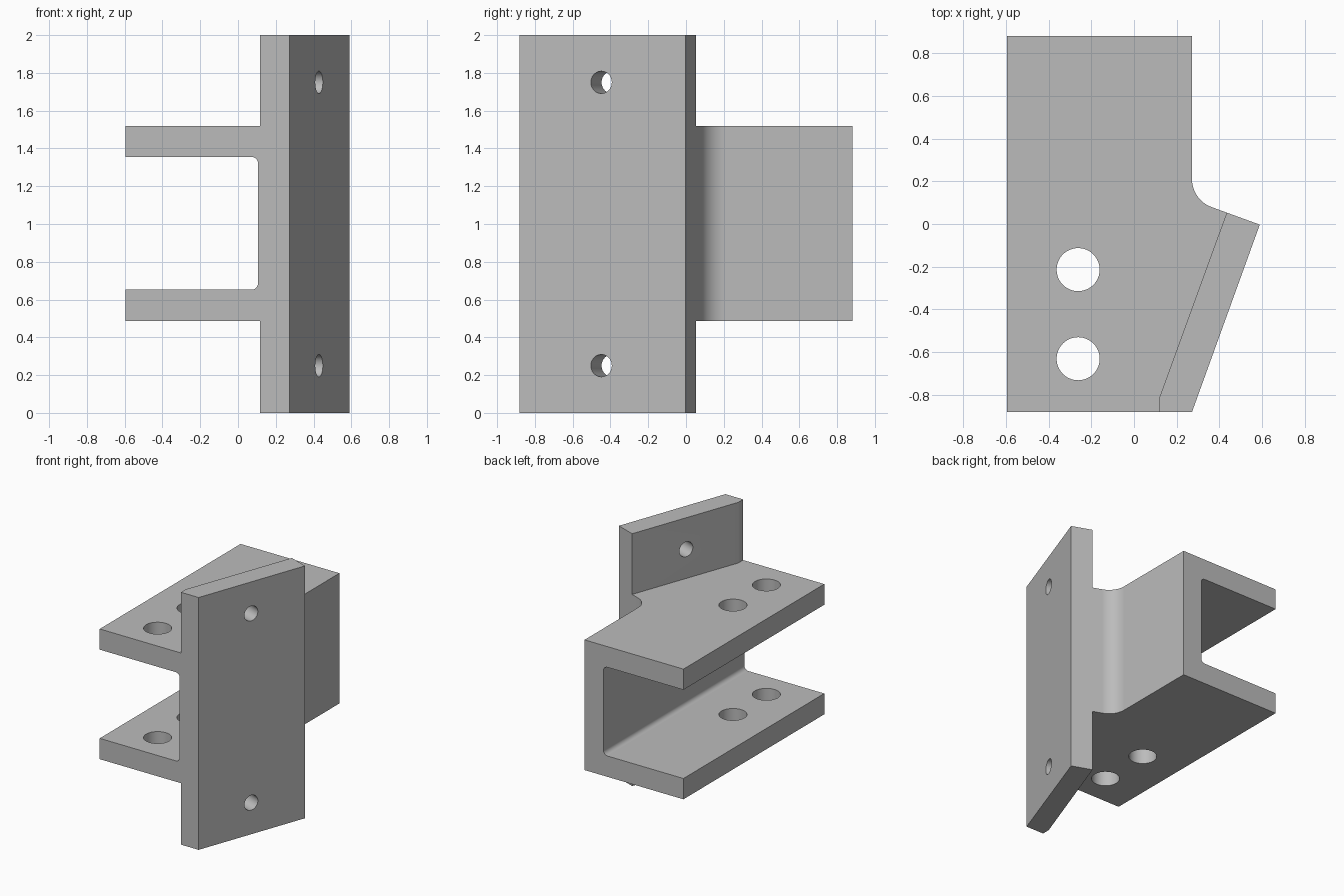
import bpy
import bmesh
from math import radians, sin, cos, pi
from mathutils import Matrix, Vector

cube = bpy.data.objects.get("Cube")
if cube:
    bpy.data.objects.remove(cube, do_unlink=True)

grey = bpy.data.materials.new("plain grey")
grey.use_nodes = True
colour = (0.5, 0.5, 0.5, 1)
grey.diffuse_color = colour
grey.node_tree.nodes["Principled BSDF"].inputs["Base Color"].default_value = colour

SLANT = radians(20)                  # lean of the mounting plate
FRONT, BACK, LEFT = -0.882, 0.882, -0.595
LOW, HIGH = 0.487, 1.519             # outer faces of the channel


def finish(name, bm):
    bmesh.ops.recalc_face_normals(bm, faces=bm.faces)
    mesh = bpy.data.meshes.new(name)
    bm.to_mesh(mesh)
    bm.free()
    mesh.materials.append(grey)
    obj = bpy.data.objects.new(name, mesh)
    bpy.context.collection.objects.link(obj)
    return obj


def prism(name, points, offset):
    """Extrude a closed outline by an offset vector."""
    bm = bmesh.new()
    face = bm.faces.new([bm.verts.new(p) for p in points])
    ext = bmesh.ops.extrude_face_region(bm, geom=[face])["geom"]
    bmesh.ops.translate(bm, vec=offset,
                        verts=[v for v in ext if isinstance(v, bmesh.types.BMVert)])
    return finish(name, bm)


def rod(name, radius, depth, matrix):
    bm = bmesh.new()
    bmesh.ops.create_cone(bm, cap_ends=True, segments=48, radius1=radius,
                          radius2=radius, depth=depth, matrix=matrix)
    return finish(name, bm)


def arc(cx, cy, r, start, end, steps=12):
    angles = [start + (end - start) * i / steps for i in range(steps + 1)]
    return [(cx + r * cos(a), cy + r * sin(a)) for a in angles]


# Full outline, with the fillet between the web and the plate edge
tip = Vector((0.59, -0.003))
web_x, r = 0.272, 0.14
normal = Vector((sin(SLANT), cos(SLANT)))
cx = web_x + r
cy = tip.y + (r - (cx - tip.x) * normal.x) / normal.y
outline = [(LEFT, FRONT), (web_x, FRONT), tip[:]]
outline += arc(cx, cy, r, -pi / 2 - SLANT, -pi)
outline += [(web_x, BACK), (LEFT, BACK)]
bracket = prism("bracket", [(x, y, 0) for x, y in outline], (0, 0, 2))

cutters = []

# Clear everything behind the plate above and below the channel
inner_x, bend_y, run = 0.117, -0.82, 1.15
clear = [(inner_x, -1), (inner_x, bend_y),
         (inner_x + run * sin(SLANT), bend_y + run * cos(SLANT)),
         (0.52, 1), (-1, 1), (-1, -1)]
for name, z, height in (("lower_clearance", -0.2, LOW + 0.2),
                        ("upper_clearance", HIGH, 0.7)):
    cutters.append(prism(name, [(x, y, z) for x, y in clear], (0, 0, height)))

# Channel pocket with rounded inner corners
px, z0, z1, pr = 0.106, 0.652, 1.355, 0.035
pocket = [(-1, z0)] + arc(px - pr, z0 + pr, pr, -pi / 2, 0)
pocket += arc(px - pr, z1 - pr, pr, 0, pi / 2) + [(-1, z1)]
cutters.append(prism("channel_pocket", [(x, -1, z) for x, z in pocket], (0, 2, 0)))

# Bolt holes through both flanges
for y in (-0.214, -0.632):
    cutters.append(rod("flange_hole", 0.101, 1.4, Matrix.Translation((-0.262, y, 1))))

# Screw holes square to the plate
for z in (0.25, 1.75):
    turn = Matrix.Rotation(-SLANT, 4, "Z") @ Matrix.Rotation(pi / 2, 4, "Y")
    turn = Matrix.Rotation(-SLANT, 4, "Z") @ Matrix.Rotation(pi / 2, 4, "Y")
    cutters.append(rod("plate_hole", 0.059, 0.8, Matrix.Translation((0.428, -0.448, z)) @ turn))

bpy.ops.object.select_all(action="DESELECT")
bracket.select_set(True)
bpy.context.view_layer.objects.active = bracket
for cutter in cutters:
    cutter.hide_render = True
    mod = bracket.modifiers.new("cut", "BOOLEAN")
    mod.operation = "DIFFERENCE"
    mod.solver = "EXACT"
    mod.object = cutter
    bpy.ops.object.modifier_apply(modifier=mod.name)
for cutter in cutters:
    bpy.data.objects.remove(cutter, do_unlink=True)

# Smooth rounds, flat faces
bpy.ops.object.shade_smooth_by_angle(angle=radians(30))
weighted = bracket.modifiers.new("flat_faces", "WEIGHTED_NORMAL")
weighted.keep_sharp = True
